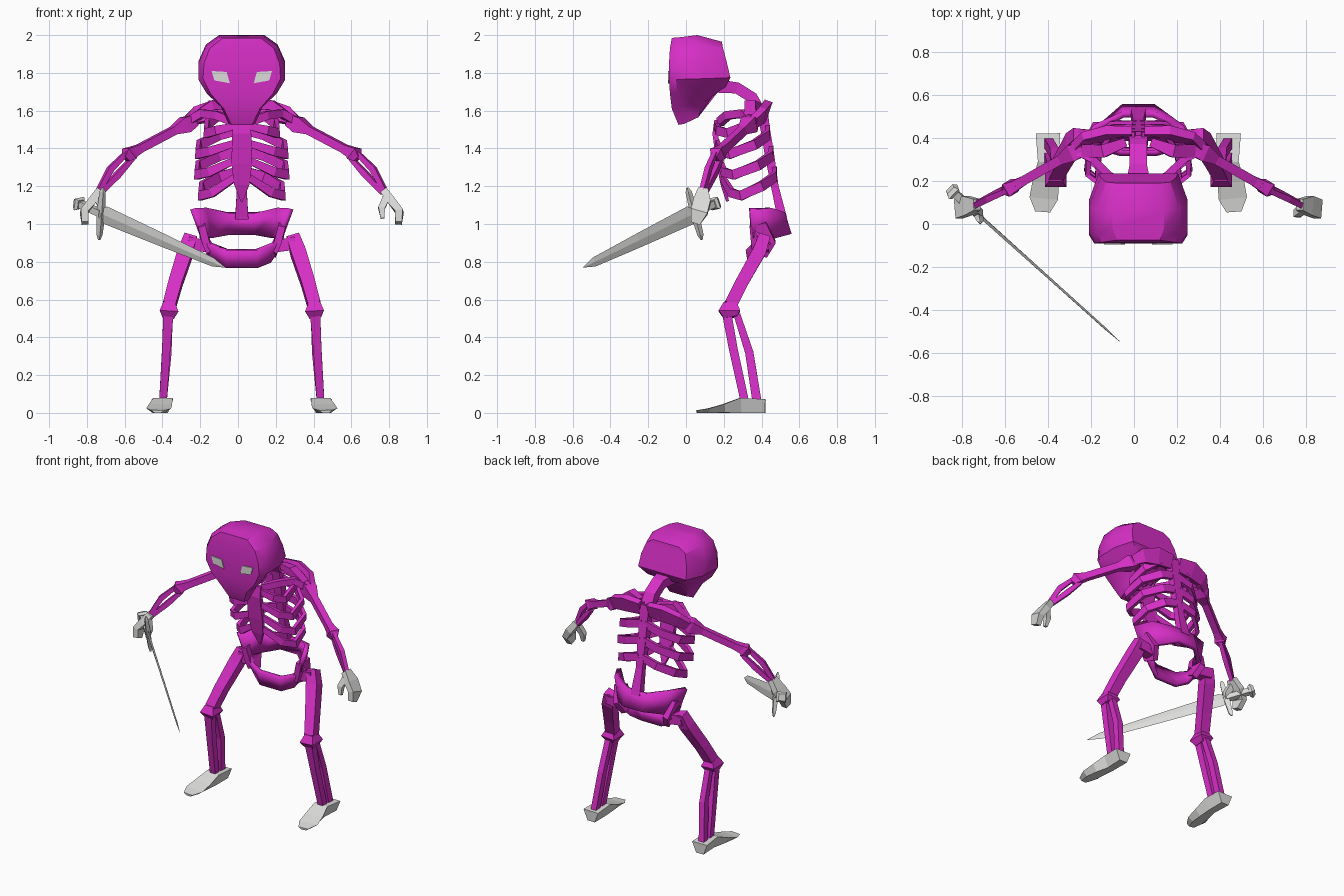
import bpy, bmesh
from mathutils import Vector

CX = 0.02  # body symmetry plane


def material(name, rgb):
    m = bpy.data.materials.new(name)
    m.diffuse_color = (*rgb, 1)
    return m


MAGENTA = material("magenta_bone", (0.68, 0.028, 0.57))
GREY = material("light_grey", (0.72, 0.72, 0.71))


def make(name, verts, faces, mat, mirror=False, x=CX, thick=0, smooth=False):
    bm = bmesh.new()
    vs = [bm.verts.new(v) for v in verts]
    for f in faces:
        bm.faces.new([vs[i] for i in f])
    bmesh.ops.recalc_face_normals(bm, faces=bm.faces)
    me = bpy.data.meshes.new(name)
    bm.to_mesh(me)
    bm.free()
    me.materials.append(mat)
    ob = bpy.data.objects.new(name, me)
    bpy.context.collection.objects.link(ob)
    ob.location.x = x
    if thick:
        s = ob.modifiers.new("thickness", 'SOLIDIFY')
        s.thickness, s.offset = thick, 0
    if mirror:
        m = ob.modifiers.new("mirror", 'MIRROR')
        m.use_clip = False
        m.use_mirror_merge = False
    if smooth:
        bpy.ops.object.select_all(action='DESELECT')
        ob.select_set(True)
        bpy.context.view_layer.objects.active = ob
        bpy.ops.object.shade_smooth_by_angle(angle=0.55)
    return ob


def sweep(name, pts, sizes, ref, mat=MAGENTA, mirror=True, x=CX, diamond=False, top=1):
    """Four-sided bar along a path; sizes are half extents along ref and across it."""
    pts = [Vector(p) for p in pts]
    if not isinstance(sizes, list):
        sizes = [sizes] * len(pts)
    verts, faces, n = [], [], len(pts)
    for i, (p, (a, b)) in enumerate(zip(pts, sizes)):
        t = (pts[min(i + 1, n - 1)] - pts[max(i - 1, 0)]).normalized()
        r = Vector(ref)
        u = (r - t * r.dot(t)).normalized()
        v = t.cross(u)
        k = [(1, 0), (0, 1), (-1, 0), (0, -1)] if diamond else \
            [(1, -1), (top, 1), (-top, 1), (-1, -1)]
        verts += [p + u * a * c + v * b * d for c, d in k]
    for i in range(n - 1):
        for j in range(4):
            o, q = i * 4, (j + 1) % 4
            faces.append((o + j, o + q, o + 4 + q, o + 4 + j))
    faces += [(3, 2, 1, 0), tuple(range(4 * n - 4, 4 * n))]
    return make(name, verts, faces, mat, mirror, x)


X, Y, Z = (1, 0, 0), (0, 1, 0), (0, 0, 1)

# Skull: lofted from face mask to back of cranium, points are (half width, y, z)
loops = [
    [(.10, -.075, 1.985), (.17, -.085, 1.93), (.20, -.09, 1.85), (.205, -.09, 1.77),
     (.165, -.085, 1.69), (.095, -.075, 1.61), (.055, -.04, 1.525)],
    [(.12, -.02, 1.99), (.19, -.045, 1.94), (.23, -.04, 1.85), (.23, -.05, 1.765),
     (.185, -.05, 1.69), (.11, -.04, 1.62), (.07, -.01, 1.53)],
    [(.12, .06, 2.0), (.19, .07, 1.95), (.23, .08, 1.86), (.23, .11, 1.77),
     (.16, .10, 1.70), (.10, .09, 1.64), (.06, .065, 1.565)],
    [(.10, .19, 1.965), (.15, .195, 1.935), (.175, .215, 1.86), (.185, .235, 1.775),
     (.13, .21, 1.725), (.08, .17, 1.70), (.045, .14, 1.675)],
]
verts, faces, n = [], [], 7
for lp in loops:
    verts += lp + [(-a, b, c) for a, b, c in reversed(lp)]
for s in range(len(loops) - 1):
    for j in range(2 * n):
        q, o = (j + 1) % (2 * n), s * 2 * n
        faces.append((o + j, o + q, o + 2 * n + q, o + 2 * n + j))
for o in (0, (len(loops) - 1) * 2 * n):
    for k in range(n - 1):
        faces.append((o + k, o + k + 1, o + 2 * n - 2 - k, o + 2 * n - 1 - k))
make("skull", verts, faces, MAGENTA, smooth=True)

# Eyes
make("eyes", [(.16, -.092, 1.81), (.08, -.092, 1.805), (.063, -.092, 1.745), (.145, -.092, 1.76)],
     [(0, 1, 2, 3)], GREY, True, thick=.008)

# Neck and spine
sweep("neck", [(0, .17, 1.73), (0, .27, 1.72), (0, .35, 1.67), (0, .40, 1.58)],
      [(.06, .035), (.04, .03), (.04, .03), (.045, .03)], X, mirror=False)
sweep("spine", [(0, .40, 1.62), (0, .42, 1.5), (0, .44, 1.38), (0, .47, 1.2), (0, .51, 1.03)],
      [(.035, .03), (.03, .025), (.03, .025), (.025, .02), (.035, .025)], X, mirror=False)

# Breastbone, tapering to a point
sweep("breastbone", [(0, .165, 1.55), (0, .155, 1.48), (0, .175, 1.32), (0, .195, 1.21), (0, .22, 1.12)],
      [(.05, .015), (.05, .015), (.055, .014), (.04, .012), (.005, .008)], X, mirror=False)

# Ribs: four hooked bands on each side: side half width, side z, side y, breastbone y, breastbone z
for i, (w, z, y, yf, zf) in enumerate([(.19, 1.48, .22, .16, 1.52), (.235, 1.37, .23, .165, 1.43),
                                       (.24, 1.26, .25, .175, 1.34), (.22, 1.15, .29, .19, 1.25)]):
    ys = .415 + .018 * i
    sweep(f"rib_{i + 1}", [(.01, ys, z + .13), (.12, ys, z + .10), (w * .95, ys - .07, z + .05),
                           (w, y, z), (w * .72, y - .05, z + .015), (.03, yf, zf)],
          [(.026, .012)] * 4 + [(.024, .012), (.018, .01)], Z)

# Shoulder girdle
sweep("shoulder_blade", [(.03, .42, 1.60), (.14, .42, 1.60), (.24, .40, 1.575), (.29, .36, 1.54)],
      [(.045, .02), (.055, .022), (.045, .02), (.03, .02)], (0, .35, 1))
sweep("collar_bone", [(.04, .18, 1.54), (.13, .22, 1.575), (.21, .30, 1.585), (.29, .34, 1.54)],
      (.022, .018), Z)
sweep("shoulder_top", [(.06, .38, 1.62), (.16, .34, 1.63), (.25, .34, 1.56)],
      [(.02, .02), (.025, .03), (.025, .03)], Z)

# Arms
S, E, W = (.30, .335, 1.525), (.59, .17, 1.375), (.755, .09, 1.165)
sweep("upper_arm", [(.25, .35, 1.55), S, (.36, .30, 1.495), (.54, .198, 1.40), E],
      [(.03, .03), (.042, .04), (.022, .022), (.022, .022), (.03, .028)], Z)
sweep("elbow", [(.565, .185, 1.395), (.595, .168, 1.372), (.615, .155, 1.345)],
      [(.02, .02), (.036, .034), (.018, .018)], Z)
for nm, sx, sy in (("forearm_outer", .02, -.012), ("forearm_inner", -.018, .016)):
    sweep(nm, [(E[0] + sx * .6, E[1] + sy, E[2] - .01 + sx), (.675 + sx, .13 + sy, 1.275 + sx * .8),
               (W[0] + sx * .4, W[1] + sy * .5, W[2])], [(.012, .012), (.017, .015), (.013, .013)], Z)

# Hands: palm, curled fingers and thumb
sweep("hand", [(.75, .09, 1.18), (.795, .085, 1.12), (.835, .07, 1.065), (.83, .05, 1.005)],
      [(.026, .02), (.045, .022), (.045, .02), (.025, .018)], Y, GREY)
sweep("thumb", [(.765, .07, 1.14), (.74, .05, 1.085), (.745, .04, 1.03)],
      [(.018, .02), (.017, .018), (.01, .01)], Y, GREY)

# Pelvis: hip wings wrapping round the back
top = [(.26, .34, 1.08), (.20, .45, 1.085), (.07, .51, 1.06)]
low = [(.205, .35, .93), (.165, .46, .925), (.07, .545, .945)]
rows = []
for r in (top, low):
    rows += r + [(-a, b, c) for a, b, c in reversed(r)]
make("hip_wings", rows, [(i, i + 1, i + 7, i + 6) for i in range(5)], MAGENTA, thick=.03, smooth=True)

# Pelvis: lower loop closing in front
up = [(.215, .37, .97), (.17, .35, .895), (.08, .33, .865)]
dn = [(.205, .45, .90), (.145, .385, .80), (.08, .345, .77)]
rows = []
for r in (up, dn):
    rows += r + [(-a, b, c) for a, b, c in reversed(r)]
make("pubic_loop", rows, [(i, i + 1, i + 7, i + 6) for i in range(5)], MAGENTA, thick=.03, smooth=True)
sweep("hip_side", [(.215, .38, 1.0), (.19, .41, .90), (.165, .39, .84)],
      [(.045, .02), (.065, .02), (.04, .02)], Y)

# Legs
sweep("hip_joint", [(.18, .41, .88), (.285, .405, .90)], [(.03, .03), (.035, .035)], Z)
sweep("thigh", [(.27, .415, .935), (.298, .385, .85), (.35, .295, .69), (.383, .235, .57)],
      [(.034, .03), (.04, .036), (.036, .034), (.034, .034)], X)
sweep("knee", [(.385, .235, .585), (.385, .23, .54), (.39, .235, .505)],
      [(.03, .035), (.05, .057), (.03, .035)], X)
sweep("shin_bone", [(.388, .215, .53), (.40, .25, .34), (.417, .31, .065)],
      [(.027, .025), (.022, .023), (.02, .022)], X)
sweep("calf_bone", [(.385, .27, .52), (.392, .335, .32), (.417, .375, .065)],
      [(.02, .018), (.02, .022), (.02, .024)], X)

# Feet: narrow on top, flat sole
sweep("foot", [(.42, .42, .036), (.417, .29, .04), (.43, .20, .023), (.44, .12, .012), (.445, .057, .007)],
      [(.057, .036), (.05, .04), (.062, .023), (.066, .012), (.035, .007)], (-1, 0, 0), GREY, top=.5)

# Sword: flat blade, cross guard, grip and pommel
G = Vector((-.725, .045, 1.057))
TIP = Vector((-.068, -.545, .77))
D = (TIP - G).normalized()
UP = Vector((.02, -.075, .27))
at = lambda s: G + (TIP - G) * s
sweep("blade", [at(0), at(.04), at(.5), at(.9), at(1)],
      [(.03, .004), (.05, .006), (.038, .006), (.025, .005), (.001, .001)], UP, GREY, False, 0, True)
sweep("cross_guard", [G + UP * k for k in (.5, .42, .08, -.08, -.42, -.52)],
      [(.005, .004), (.013, .01), (.018, .014), (.018, .014), (.013, .01), (.005, .004)],
      D, GREY, False, 0)
sweep("grip", [G, G - D * .08, G - D * .165], (.018, .018), UP, GREY, False, 0)
sweep("pommel", [G - D * .15, G - D * .165, G - D * .185], [(.024, .024), (.033, .033), (.022, .022)],
      UP, GREY, False, 0)
